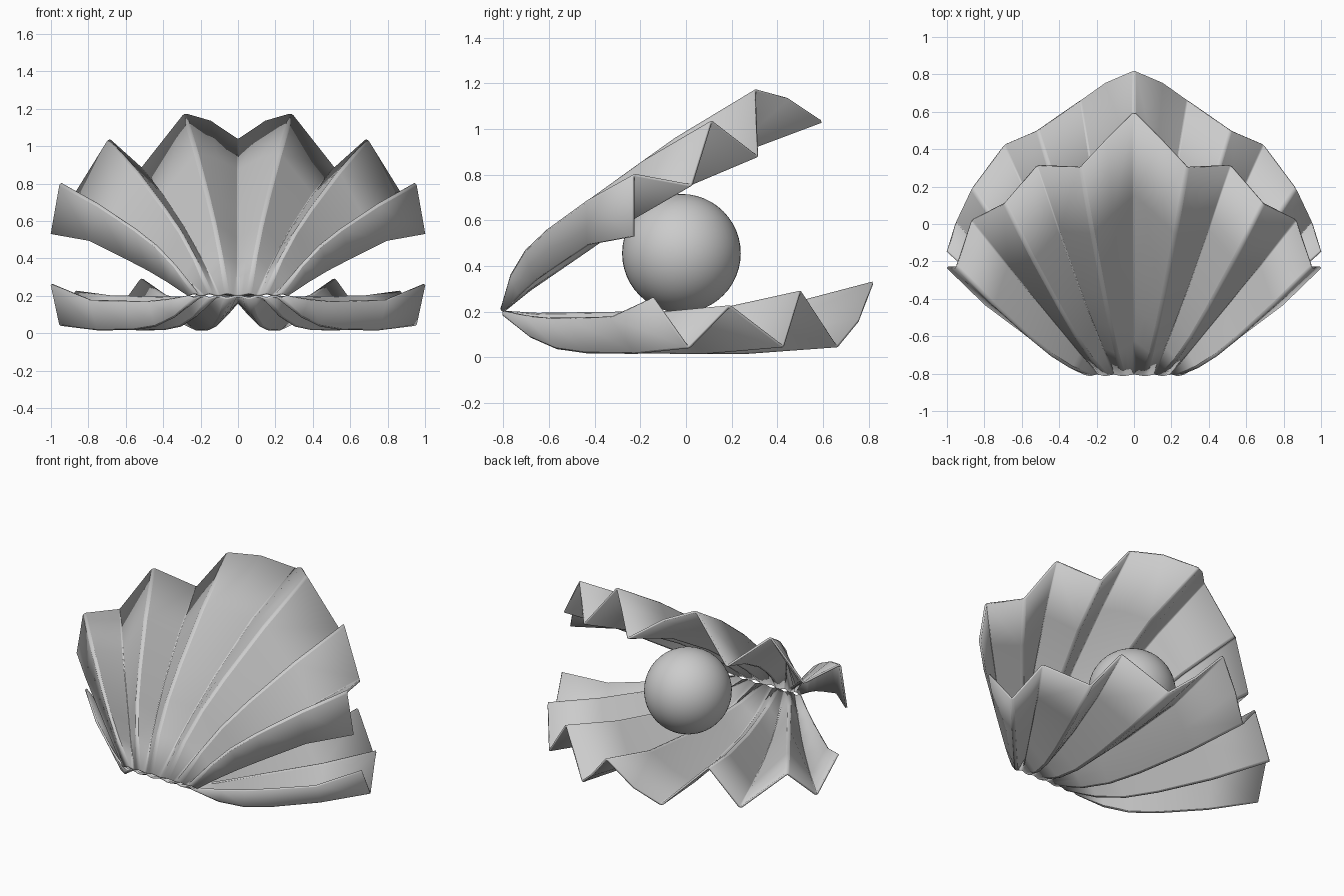
import bpy, math

if "Cube" in bpy.data.objects:
    bpy.data.objects.remove(bpy.data.objects["Cube"])

HINGE_Y, HINGE_Z = -0.80, 0.20
ROWS = [0, 0.15, 0.29, 0.45, 0.72, 1.0]
RIDGE = [0.015, 0.115, 0.165, 0.183, 0.185]
VALLEY = [0.0, 0.025, 0.032, 0.03, -0.01]
LOW = [0.0, 0.006, 0.004, 0.002, 0.0]
SIDE = [0.0, 0.02, 0.03, 0.03, 0.025]
MIDDLE = [0.008, 0.075, 0.105, 0.115, 0.10]

# half of the fan: base x, rim x, rim distance from hinge, rim height, profile
RAYS = [
    (0.00, 0.00, 1.62, -0.13, VALLEY),
    (0.03, 0.15, 1.555, 0.04, MIDDLE),
    (0.06, 0.285, 1.46, 0.155, RIDGE),
    (0.105, 0.515, 1.30, -0.09, VALLEY),
    (0.15, 0.69, 1.225, 0.155, RIDGE),
    (0.19, 0.865, 0.99, -0.025, LOW),
    (0.23, 0.95, 0.81, 0.16, RIDGE),
    (0.265, 0.997, 0.655, -0.06, SIDE),
]


def shell(name, angle, flip):
    """Pleated fan, opened by angle about the hinge; flip turns it upside down."""
    fan = [(-b, -x, a, h, p) for b, x, a, h, p in reversed(RAYS[1:])] + RAYS
    c, s = math.cos(angle), math.sin(angle)
    verts, faces = [], []
    for base, rim_x, rim_a, rim_h, prof in fan:
        for t, h in zip(ROWS, prof + [rim_h]):
            x, a = base + (rim_x - base) * t, rim_a * t
            y, z = a * c - h * s, a * s + h * c
            verts.append((x, HINGE_Y + y, HINGE_Z + (-z if flip else z)))
    n = len(ROWS)
    for i in range(len(fan) - 1):
        for j in range(n - 1):
            f = [i * n + j, (i + 1) * n + j, (i + 1) * n + j + 1, i * n + j + 1]
            faces.append(f[::-1] if flip else f)
    me = bpy.data.meshes.new(name)
    me.from_pydata(verts, [], faces)
    ob = bpy.data.objects.new(name, me)
    bpy.context.collection.objects.link(ob)
    # rounded pleats, then thickness
    bev = ob.modifiers.new("round_pleats", 'BEVEL')
    bev.width, bev.segments = 0.012, 2
    bev.limit_method, bev.angle_limit = 'ANGLE', math.radians(40)
    sol = ob.modifiers.new("thickness", 'SOLIDIFY')
    sol.thickness, sol.offset = 0.013, 0
    bpy.ops.object.select_all(action='DESELECT')
    bpy.context.view_layer.objects.active = ob
    ob.select_set(True)
    bpy.ops.object.shade_smooth_by_angle(angle=math.radians(30))
    return ob


# two matching shell halves
shell("lower_shell", 0.0, True)
shell("upper_shell", math.radians(35.3), False)

# pearl resting on the lower shell
bpy.ops.mesh.primitive_uv_sphere_add(segments=48, ring_count=24, radius=0.26,
                                     location=(0, -0.02, 0.455))
bpy.context.object.name = "pearl"
bpy.ops.object.shade_smooth()
